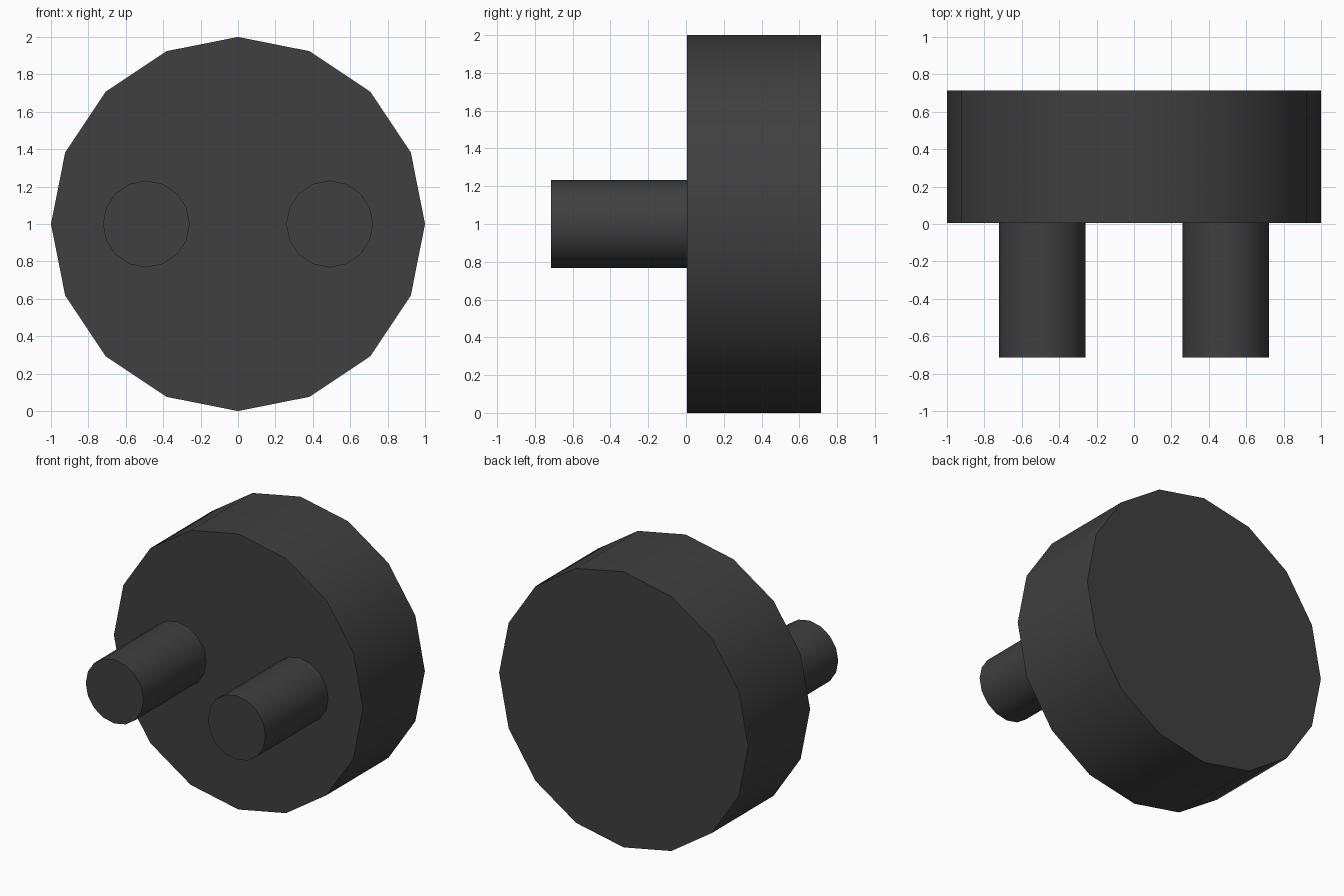
import bpy
from math import radians, pi

if "Cube" in bpy.data.objects:
    bpy.data.objects.remove(bpy.data.objects["Cube"])

dark = bpy.data.materials.new("dark_plastic")
dark.diffuse_color = (0.05, 0.05, 0.05, 1)
dark.use_nodes = True
dark.node_tree.nodes["Principled BSDF"].inputs["Base Color"].default_value = dark.diffuse_color


def cylinder_y(name, x, radius, y0, y1):
    """16-sided cylinder lying along y at mid height."""
    bpy.ops.mesh.primitive_cylinder_add(
        vertices=16, radius=radius, depth=y1 - y0,
        location=(x, (y0 + y1) / 2, 1), rotation=(pi / 2, 0, 0))
    obj = bpy.context.object
    obj.name = name
    bpy.ops.object.transform_apply(location=False, rotation=True, scale=True)
    bpy.ops.object.shade_smooth_by_angle(angle=radians(30))
    obj.data.materials.append(dark)
    return obj


# Round body
cylinder_y("body_disc", 0, 1.0, 0.005, 0.715)

# Two prongs on the front face
for side, x in (("left", -0.49), ("right", 0.49)):
    cylinder_y(side + "_prong", x, 0.232, -0.715, 0.01)
